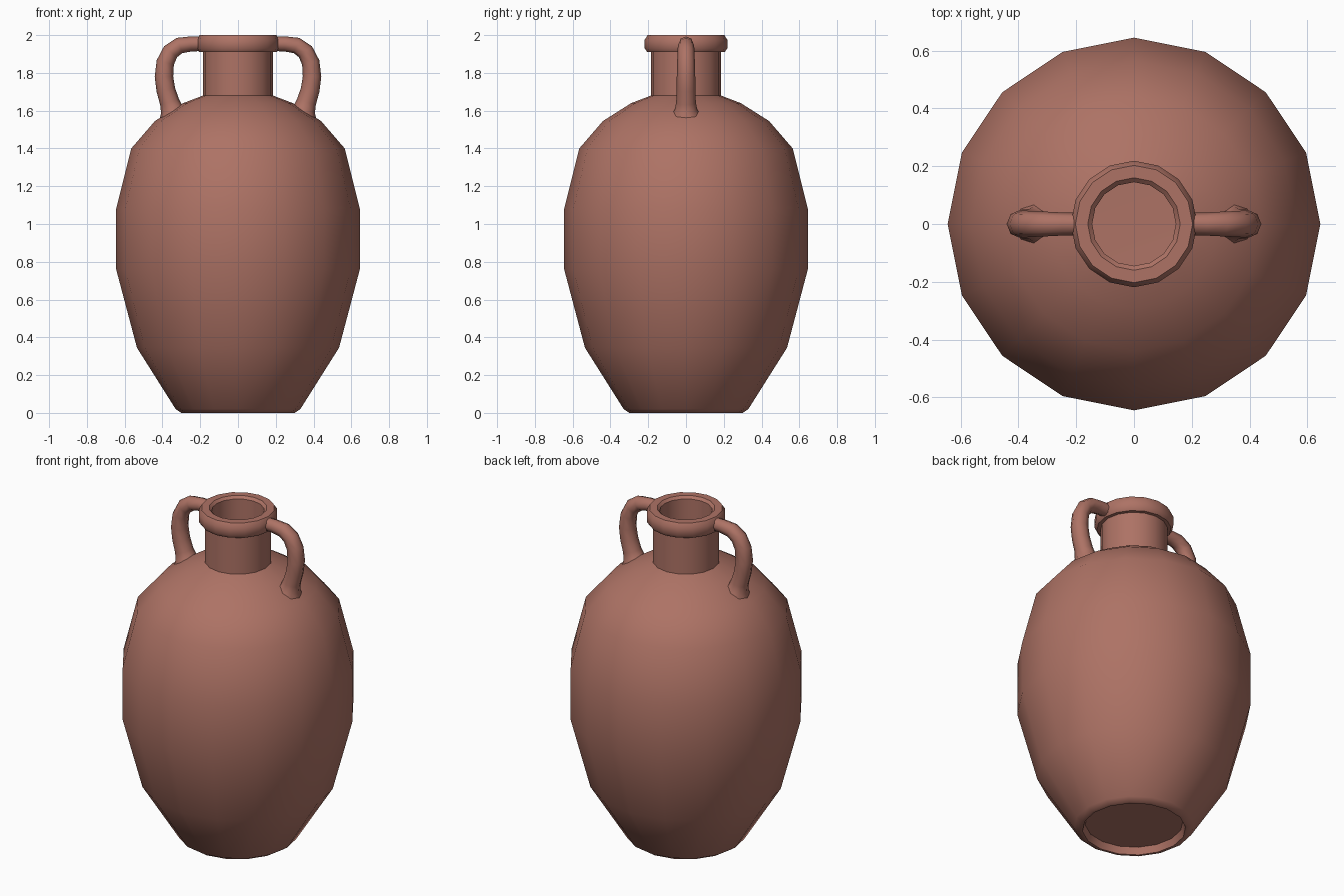
import bpy, bmesh, math
from mathutils import Vector

if "Cube" in bpy.data.objects:
    bpy.data.objects.remove(bpy.data.objects["Cube"])

clay = bpy.data.materials.new("clay")
clay.diffuse_color = (0.42, 0.17, 0.13, 1)
clay.use_nodes = True
clay.node_tree.nodes["Principled BSDF"].inputs["Base Color"].default_value = clay.diffuse_color


def finish(name, bm, angle):
    bmesh.ops.recalc_face_normals(bm, faces=bm.faces)
    me = bpy.data.meshes.new(name)
    bm.to_mesh(me)
    bm.free()
    me.materials.append(clay)
    ob = bpy.data.objects.new(name, me)
    bpy.context.collection.objects.link(ob)
    bpy.ops.object.select_all(action='DESELECT')
    ob.select_set(True)
    bpy.context.view_layer.objects.active = ob
    bpy.ops.object.shade_smooth_by_angle(angle=math.radians(angle))
    return ob


def lathe(name, profile, sides):
    bm = bmesh.new()
    vs = [bm.verts.new((r, 0, z)) for r, z in profile]
    es = [bm.edges.new(p) for p in zip(vs, vs[1:])]
    bmesh.ops.spin(bm, geom=vs + es, cent=(0, 0, 0), axis=(0, 0, 1),
                   angle=math.tau, steps=sides, use_merge=True)
    bmesh.ops.remove_doubles(bm, verts=bm.verts, dist=1e-4)
    return finish(name, bm, 42)


def handle(name, side, path, sides=8):
    # Tube in the xz plane; each path point is x, z, radius
    bm = bmesh.new()
    pts = [Vector((side * x, 0, z)) for x, z, r in path]
    rings = []
    for i, p in enumerate(pts):
        t = (pts[min(i + 1, len(pts) - 1)] - pts[max(i - 1, 0)]).normalized()
        n = t.cross(Vector((0, 1, 0)))
        r = path[i][2]
        rings.append([bm.verts.new(p + r * (math.cos(a) * n + math.sin(a) * Vector((0, 1, 0))))
                      for a in (math.tau * k / sides for k in range(sides))])
    for a, b in zip(rings, rings[1:]):
        for k in range(sides):
            j = (k + 1) % sides
            bm.faces.new((a[k], a[j], b[j], b[k]))
    bm.faces.new(rings[0])
    bm.faces.new(rings[-1])
    return finish(name, bm, 60)


# Jar body: recessed foot, belly, shoulder, neck, lip, hollow inside
lathe("jar_body", [
    (0, 0.04), (0.27, 0.04), (0.285, 0), (0.30, 0), (0.33, 0.02),
    (0.535, 0.345), (0.645, 0.76), (0.645, 1.08), (0.565, 1.40),
    (0.44, 1.545), (0.29, 1.64), (0.185, 1.68),
    (0.185, 1.91), (0.205, 1.91), (0.219, 1.93), (0.219, 1.975), (0.203, 2.0),
    (0.16, 2.0), (0.145, 1.985), (0.145, 1.65),
    (0.27, 1.59), (0.41, 1.50), (0.52, 1.37), (0.60, 1.07), (0.60, 0.77),
    (0.49, 0.36), (0.30, 0.09), (0, 0.08)], 16)

# Pair of handles, flaring where they meet the shoulder
path = [(0.17, 1.955, 0.038), (0.25, 1.953, 0.04), (0.31, 1.945, 0.043),
        (0.357, 1.912, 0.045), (0.385, 1.855, 0.047), (0.392, 1.78, 0.049),
        (0.382, 1.71, 0.05), (0.362, 1.645, 0.052), (0.35, 1.605, 0.06),
        (0.335, 1.56, 0.09)]
for label, side in (("left", -1), ("right", 1)):
    handle(label + "_handle", side, path)
